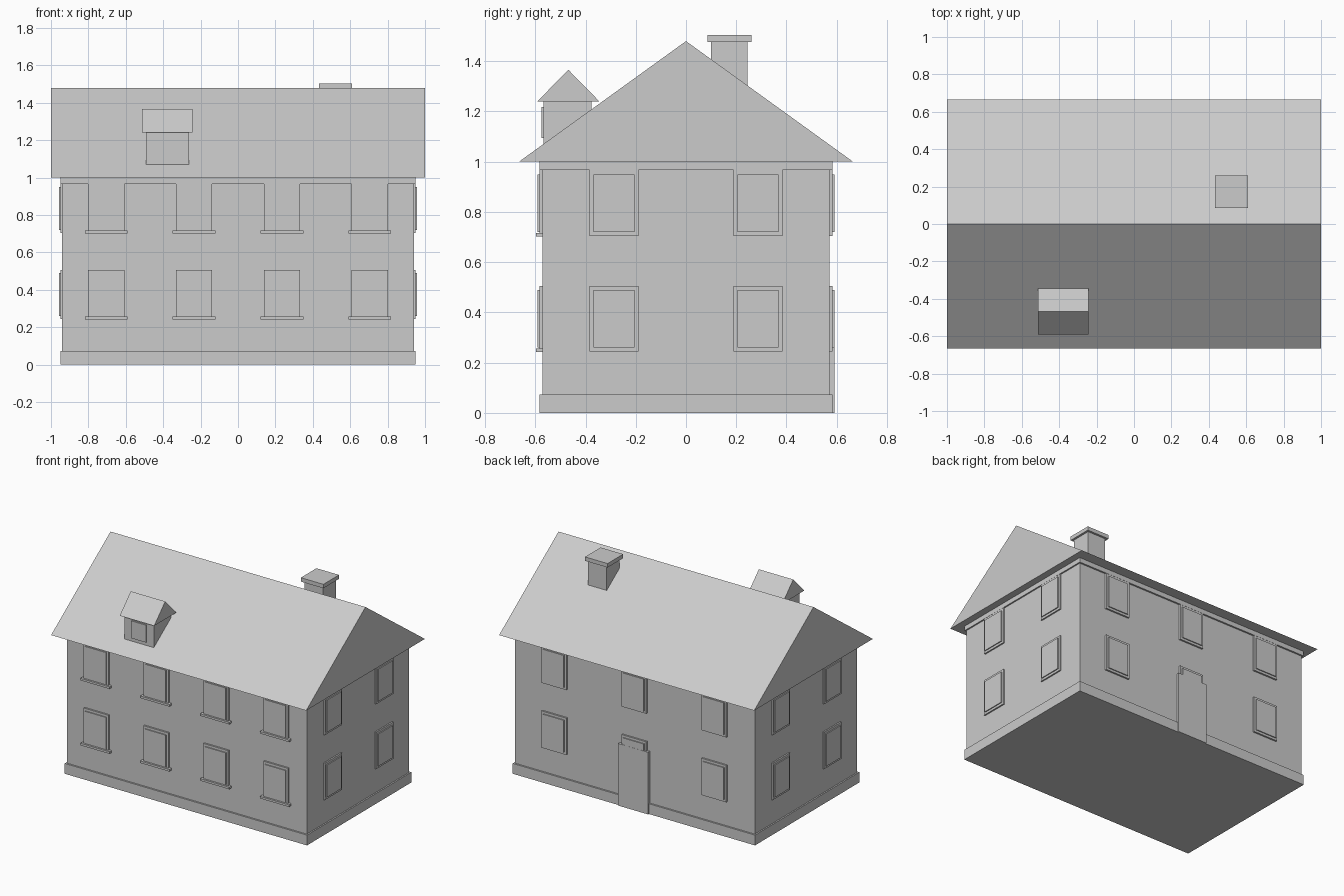
import bpy

if "Cube" in bpy.data.objects:
    bpy.data.objects.remove(bpy.data.objects["Cube"])

def mesh(name, verts, faces):
    me = bpy.data.meshes.new(name)
    me.from_pydata(verts, [], faces)
    me.update()
    ob = bpy.data.objects.new(name, me)
    bpy.context.collection.objects.link(ob)
    return ob

def box(name, x, y, z):
    (x0, x1), (y0, y1), (z0, z1) = sorted(x), sorted(y), sorted(z)
    v = [(a, b, c) for c in (z0, z1) for a, b in ((x0, y0), (x1, y0), (x1, y1), (x0, y1))]
    f = [(3, 2, 1, 0), (4, 5, 6, 7), (0, 1, 5, 4), (1, 2, 6, 5), (2, 3, 7, 6), (3, 0, 4, 7)]
    return mesh(name, v, f)

def gable(name, x, y, z):
    """Triangular prism with its ridge along x."""
    mid = (y[0] + y[1]) / 2
    v = [p for a in x for p in ((a, y[0], z[0]), (a, y[1], z[0]), (a, mid, z[1]))]
    return mesh(name, v, [(0, 2, 1), (3, 4, 5), (0, 1, 4, 3), (1, 2, 5, 4), (2, 0, 3, 5)])

WX, WY = 0.94, 0.572      # wall half sizes
PX, PY = 0.95, 0.584      # plinth, band and frame planes

# Main house
box("walls", (-WX, WX), (-WY, WY), (0.01, 1.0))
box("plinth", (-PX, PX), (-PY, PY), (0, 0.073))
box("eaves_band", (-PX, PX), (-PY, PY), (0.967, 1.001))
gable("roof", (-1, 1), (-0.665, 0.665), (1.0, 1.48))

# Windows: flat frame with a raised pane
def window(wall, c, z0):
    def slab(name, half, za, zb, out):
        span = (c - half, c + half)
        if wall in ("front", "back"):
            s = -1 if wall == "front" else 1
            box(f"{wall}_{name}", span, (s * (WY - 0.02), s * (PY + out)), (za, zb))
        else:
            s = -1 if wall == "left" else 1
            box(f"{wall}_{name}", (s * (WX - 0.02), s * (PX + out)), span, (za, zb))
    slab("window_frame", 0.097, z0, z0 + 0.261, 0)
    slab("window_pane", 0.082, z0 + 0.016, z0 + 0.244, 0.007)
    if wall == "front":
        slab("window_sill", 0.114, z0 - 0.003, z0 + 0.012, 0.013)

for z0 in (0.245, 0.705):
    for x in (-0.704, -0.235, 0.235, 0.704):
        window("front", x, z0)
    for x in (-0.627, 0, 0.627):
        window("back", x, z0)
    for y in (-0.287, 0.287):
        window("left", y, z0)
        window("right", y, z0)

# Back door
box("door", (-0.117, 0.117), (0.55, 0.592), (0, 0.44))

# Chimney
box("chimney_stack", (0.45, 0.595), (0.10, 0.245), (1.2, 1.48))
box("chimney_cap", (0.433, 0.61), (0.085, 0.26), (1.476, 1.504))

# Dormer
box("dormer_body", (-0.492, -0.263), (-0.567, -0.377), (1.03, 1.24))
gable("dormer_roof", (-0.513, -0.243), (-0.592, -0.345), (1.24, 1.366))
box("dormer_window", (-0.435, -0.32), (-0.575, -0.55), (1.095, 1.218))
